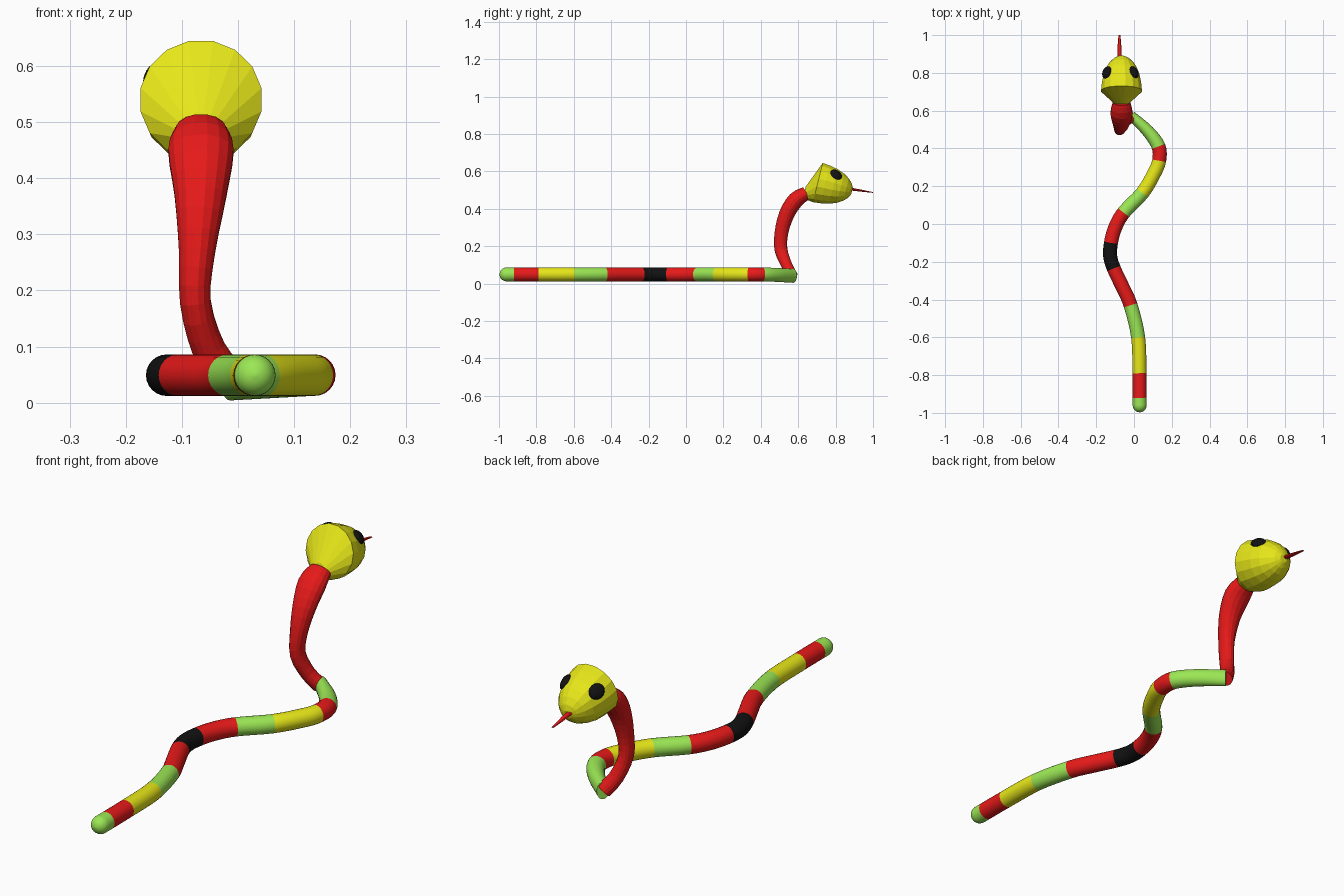
import bpy, bmesh, math
from mathutils import Vector, Matrix

if "Cube" in bpy.data.objects:
    bpy.data.objects.remove(bpy.data.objects["Cube"])

def material(name, rgb):
    m = bpy.data.materials.new(name)
    m.diffuse_color = (*rgb, 1)
    m.use_nodes = True
    m.node_tree.nodes["Principled BSDF"].inputs["Base Color"].default_value = m.diffuse_color
    return m

MATS = {"R": material("red", (.8, .01, .01)), "Y": material("yellow", (.8, .8, .01)),
        "G": material("green", (.33, .8, .09)), "K": material("black", (.006, .006, .006))}

def catmull(p, i, t):
    a, b, c, d = (p[min(max(k, 0), len(p) - 1)] for k in (i - 1, i, i + 1, i + 2))
    return .5 * (2 * b + (c - a) * t + (2 * a - 5 * b + 4 * c - d) * t * t
                 + (3 * b - a - 3 * c + d) * t ** 3)

def loft(name, rings, colours, sides, smooth, phase=0):
    """Skin rings of (centre, radius vector a, radius vector b); colours per span."""
    bm = bmesh.new()
    loops = []
    for c, a, b in rings:
        loops.append([bm.verts.new(c + a * math.cos(2 * math.pi * (k + phase) / sides)
                                   + b * math.sin(2 * math.pi * (k + phase) / sides))
                      for k in range(sides)])
    keys = sorted(set(colours))
    for i, (l0, l1) in enumerate(zip(loops, loops[1:])):
        for k in range(sides):
            n = (k + 1) % sides
            f = bm.faces.new((l0[k], l0[n], l1[n], l1[k]))
            f.material_index = keys.index(colours[i])
            f.smooth = smooth
    for l, c in ((loops[0], colours[0]), (loops[-1], colours[-1])):
        bm.faces.new(l).material_index = keys.index(c)
    bmesh.ops.recalc_face_normals(bm, faces=bm.faces)
    me = bpy.data.meshes.new(name)
    bm.to_mesh(me)
    bm.free()
    for k in keys:
        me.materials.append(MATS[k])
    ob = bpy.data.objects.new(name, me)
    bpy.context.collection.objects.link(ob)
    return ob

def sweep(pts, ref, steps):
    """Rings along a smooth path; pts are (centre, radius along ref, radius across)."""
    cs = [Vector(p[0]) for p in pts]
    rs = [Vector((p[1], p[2])) for p in pts]
    samples = [(i, s / steps) for i in range(len(pts) - 1) for s in range(steps)]
    samples.append((len(pts) - 2, 1))
    rings = []
    for i, t in samples:
        tan = (catmull(cs, i, min(t + .02, 1)) - catmull(cs, i, max(t - .02, 0))).normalized()
        a = (ref - tan * ref.dot(tan)).normalized()
        r = catmull(rs, i, t)
        rings.append((catmull(cs, i, t), a * r.x, tan.cross(a) * r.y))
    return rings

# banded body lying on the ground: x, y, colour of the band that follows
R, Z, STEPS = .037, .049, 4
path = [(.03, -.96, "G"), (.03, -.92, "R"), (.029, -.79, "Y"), (.022, -.6, "G"),
        (-.018, -.43, "R"), (-.06, -.335, "R"), (-.107, -.235, "K"), (-.126, -.17, "K"),
        (-.122, -.1, "R"), (-.1, -.02, "R"), (-.055, .06, "G"), (.045, .165, "Y"),
        (.105, .265, "Y"), (.133, .335, "R"), (.13, .41, "G"), (.075, .49, "G"), (-.015, .575, "G")]
pts = [((x, y, Z), R, R) for x, y, c in path]
pts[-2] = ((.075, .49, .046), R, .033)
pts[-1] = ((-.015, .575, .041), R, .025)
rings = sweep(pts, Vector((0, 0, 1)), STEPS)
# round tail tip
tip = []
for k in range(6):
    ang = math.radians(4 + k * 15)
    tip.append((Vector((.03, -.96 - R * math.cos(ang), Z)),
                Vector((0, 0, R * math.sin(ang))), Vector((R * math.sin(ang), 0, 0))))
colours = ["G"] * len(tip) + [c for _, _, c in path[:-1] for _ in range(STEPS)]
loft("body", tip + rings, colours, 24, True)

# raised neck
neck = [((-.015, .568, .042), .034, .03), ((-.052, .54, .095), .03, .03),
        ((-.076, .508, .18), .028, .035), ((-.073, .51, .27), .033, .037),
        ((-.067, .538, .37), .047, .042), ((-.066, .588, .448), .059, .044),
        ((-.066, .645, .484), .047, .036)]
nr = sweep(neck, Vector((1, 0, 0)), 3)
loft("neck", nr, ["R"] * (len(nr) - 1), 16, False, .5)

# head: cone at the back, dome at the front, tilted slightly down
C = Vector((-.066, .705, .54))
D = Vector((0, .97, -.24)).normalized()
X = Vector((1, 0, 0))
U = X.cross(D)
hr = [(Vector((-.066, .632, .487)), X * .032, U * .032)]
for t, r in ((0, .11), (.04, .106), (.085, .097), (.125, .082), (.155, .063), (.177, .04), (.188, .018)):
    hr.append((C + D * t, X * r, U * r))
loft("head", hr, ["Y"] * (len(hr) - 1), 16, False, .5)

# eyes: flattened balls on the dome
for name, dx, dz in (("left_eye", -.079, .064), ("right_eye", .066, .064)):
    out = (X * dx + U * dz + D * .03).normalized()
    along = (D - out * D.dot(out)).normalized()
    side = out.cross(along)
    bm = bmesh.new()
    bmesh.ops.create_uvsphere(bm, u_segments=16, v_segments=10, radius=1)
    rot = Matrix((side, along, out)).transposed().to_4x4()
    bm.transform(Matrix.Translation(C + D * .085 + X * dx + U * dz)
                 @ rot @ Matrix.Diagonal((.03, .035, .017, 1)))
    for f in bm.faces:
        f.smooth = True
    me = bpy.data.meshes.new(name)
    bm.to_mesh(me)
    bm.free()
    me.materials.append(MATS["K"])
    bpy.context.collection.objects.link(bpy.data.objects.new(name, me))

# tongue
tr = [(Vector((-.077, y, z)), X * rx, Vector((0, 0, rz)))
      for y, z, rx, rz in ((.86, .508, .012, .008), (.93, .498, .011, .006), (1.0, .487, .005, .002))]
loft("tongue", tr, ["R", "R"], 8, False)
